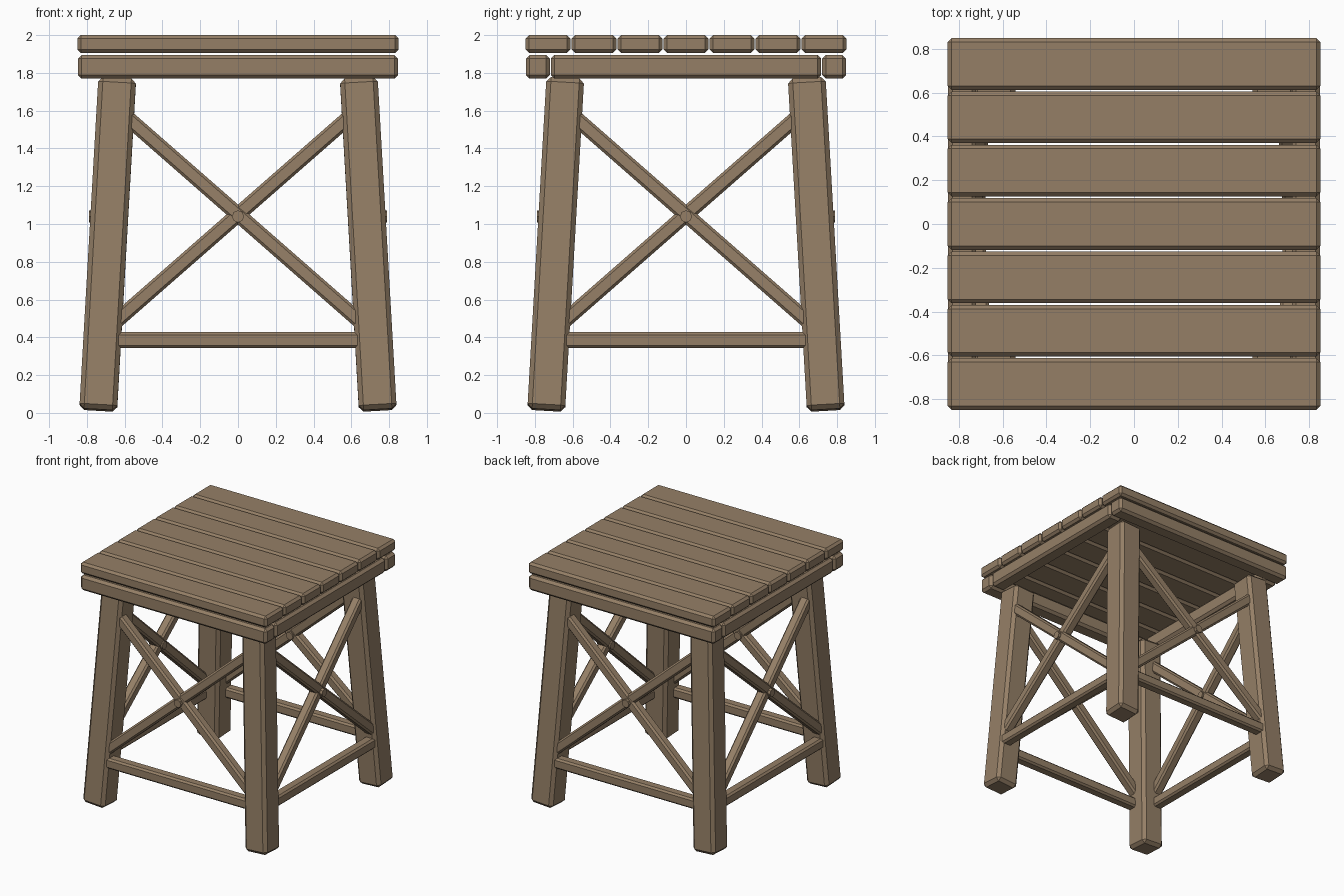
import bpy, bmesh, math
from mathutils import Matrix, Vector

cube = bpy.data.objects.get("Cube")
if cube:
    bpy.data.objects.remove(cube, do_unlink=True)

# Single timber colour
wood = bpy.data.materials.new("weathered_wood")
wood.use_nodes = True
colour = (0.30, 0.213, 0.134, 1)
wood.diffuse_color = colour
wood.node_tree.nodes["Principled BSDF"].inputs["Base Color"].default_value = colour


def finish(name, bm):
    mesh = bpy.data.meshes.new(name)
    bm.to_mesh(mesh)
    bm.free()
    mesh.materials.append(wood)
    obj = bpy.data.objects.new(name, mesh)
    bpy.context.collection.objects.link(obj)
    return obj


def beam(name, a, b, width, depth, chamfer, side, turn=0):
    """Chamfered timber from a to b; width runs along the side direction."""
    a, b = Vector(a), Vector(b)
    along = (b - a).normalized()
    across = Vector(side)
    across = (across - along * across.dot(along)).normalized()
    frame = Matrix((across, along.cross(across), along)).transposed().to_4x4()
    bm = bmesh.new()
    bmesh.ops.create_cube(bm, size=1)
    bmesh.ops.scale(bm, vec=(width, depth, (b - a).length), verts=bm.verts)
    bmesh.ops.bevel(bm, geom=bm.edges[:], offset=chamfer, segments=1,
                    affect='EDGES', profile=0.5)
    place = Matrix.Rotation(turn, 4, 'Z') @ Matrix.Translation((a + b) / 2) @ frame
    bmesh.ops.transform(bm, matrix=place, verts=bm.verts)
    return finish(name, bm)


def leg_centre(z):
    """Distance of the splayed leg axis from the middle at height z."""
    return 0.741 - 0.0575 * z


X, Y, Z = (1, 0, 0), (0, 1, 0), (0, 0, 1)

# Seat planks
pitch = 0.2435
for i in range(7):
    y = (i - 3) * pitch
    beam(f"seat_plank_{i + 1}", (-0.85, y, 1.953), (0.85, y, 1.953),
         0.236, 0.094, 0.018, Y)

# Apron frame under the seat
for label, s in (("front", -1), ("back", 1)):
    beam(f"{label}_apron", (-0.848, s * 0.784, 1.832), (0.848, s * 0.784, 1.832),
         0.128, 0.126, 0.02, Y)
for label, s in (("right", -1), ("left", 1)):
    beam(f"{label}_apron", (s * 0.784, -0.716, 1.832), (s * 0.784, 0.716, 1.832),
         0.128, 0.126, 0.02, X)

# Splayed legs
low, high = 0.015, 1.77
for yname, sy in (("front", -1), ("back", 1)):
    for xname, sx in (("right", -1), ("left", 1)):
        p, q = leg_centre(low), leg_centre(high)
        beam(f"{yname}_{xname}_leg", (sx * p, sy * p, low), (sx * q, sy * q, high),
             0.2, 0.2, 0.025, X)

# Each side: low rail, crossed braces and a bolt
mid, slope, setback = 1.05, 0.875, 0.045
for k, label in enumerate(("front", "left", "back", "right")):
    turn = k * math.pi / 2
    rail_y = -leg_centre(0.385) - setback
    beam(f"{label}_rail", (-0.66, rail_y, 0.385), (0.66, rail_y, 0.385),
         0.085, 0.085, 0.014, Z, turn)

    for n, s in enumerate((-1, 1)):
        z0, z1 = mid - 0.66 * slope, mid + 0.6 * slope
        inset = setback - 0.004 * n
        beam(f"{label}_brace_{n + 1}",
             (-s * 0.66, -leg_centre(z0) - inset, z0),
             (s * 0.6, -leg_centre(z1) - inset, z1),
             0.08, 0.08, 0.014, Y, turn)

    bm = bmesh.new()
    bmesh.ops.create_cone(bm, cap_ends=True, segments=8, radius1=0.032,
                          radius2=0.032, depth=0.12)
    place = (Matrix.Rotation(turn, 4, 'Z')
             @ Matrix.Translation((0, -0.728, 1.04))
             @ Matrix.Rotation(math.pi / 2, 4, 'X'))
    bmesh.ops.transform(bm, matrix=place, verts=bm.verts)
    finish(f"{label}_brace_peg", bm)
